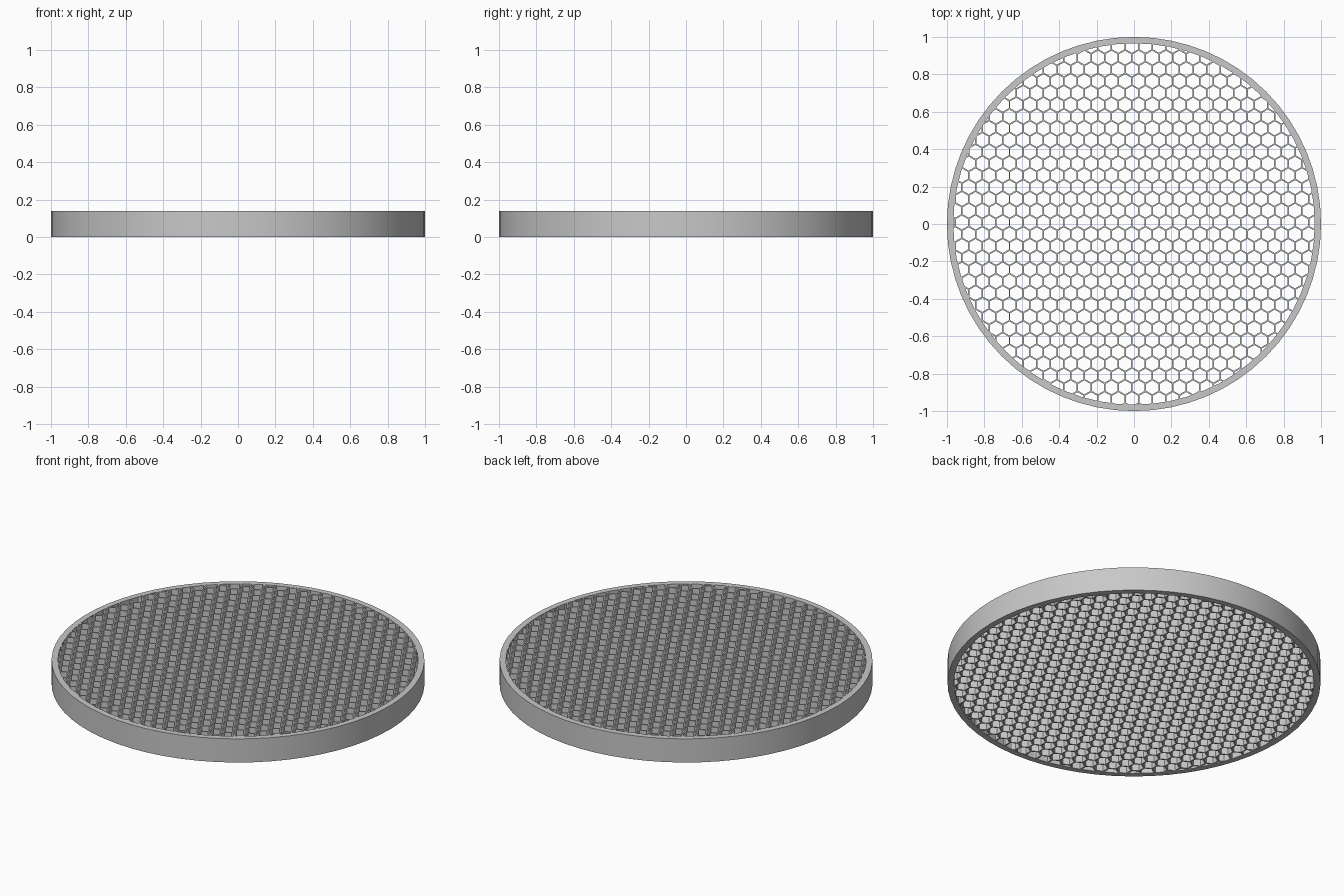
import bpy
import bmesh
import math
from mathutils import Vector

HEIGHT = 0.14
OUTER, INNER = 1.0, 0.966
SEGMENTS = 64
PITCH = 0.0727          # distance between neighbouring cell centres
WALL = 0.008            # thickness of the web between cells
OFFSET = Vector((0.025, 0.008, 0))

if "Cube" in bpy.data.objects:
    bpy.data.objects.remove(bpy.data.objects["Cube"], do_unlink=True)

grey = bpy.data.materials.new("plain grey")
grey.use_nodes = True
grey.diffuse_color = (0.58, 0.58, 0.58, 1)
grey.node_tree.nodes["Principled BSDF"].inputs["Base Color"].default_value = grey.diffuse_color


def polygon(bm, centre, radius, sides, turn, z):
    """Add a loop of vertices on a regular polygon."""
    loop = []
    for i in range(sides):
        a = turn + math.tau * i / sides
        loop.append(bm.verts.new(centre + Vector((radius * math.cos(a), radius * math.sin(a), z))))
    return loop


def bridge(bm, a, b):
    """Join two equal loops with a band of quads."""
    n = len(a)
    for i in range(n):
        j = (i + 1) % n
        bm.faces.new((a[i], a[j], b[j], b[i]))


def finish(bm, name):
    bmesh.ops.recalc_face_normals(bm, faces=bm.faces)
    mesh = bpy.data.meshes.new(name)
    bm.to_mesh(mesh)
    bm.free()
    mesh.materials.append(grey)
    obj = bpy.data.objects.new(name, mesh)
    bpy.context.collection.objects.link(obj)
    return obj


# Outer ring: closed rectangular section
bm = bmesh.new()
origin = Vector()
loops = [polygon(bm, origin, r, SEGMENTS, 0, z)
         for r, z in ((OUTER, 0), (OUTER, HEIGHT), (INNER, HEIGHT), (INNER, 0))]
for k in range(4):
    bridge(bm, loops[k], loops[(k + 1) % 4])
ring = finish(bm, "outer_ring")
bpy.context.view_layer.objects.active = ring
ring.select_set(True)
bpy.ops.object.shade_smooth_by_angle(angle=math.radians(30))

# Honeycomb: each cell is an open hexagonal tube sharing its border with the next
bm = bmesh.new()
cell = PITCH / math.sqrt(3)
hole = (PITCH - WALL) / math.sqrt(3)
row_step = PITCH * math.sqrt(3) / 2
count = int(OUTER / row_step) + 2
for row in range(-count, count + 1):
    for col in range(-count, count + 1):
        centre = OFFSET + Vector(((col + 0.5 * (row % 2)) * PITCH, row * row_step, 0))
        if centre.length > OUTER + cell:
            continue
        low_out, low_in, top_in, top_out = [
            polygon(bm, centre, r, 6, math.pi / 6, z)
            for r, z in ((cell, 0), (hole, 0), (hole, HEIGHT), (cell, HEIGHT))]
        bridge(bm, low_out, low_in)
        bridge(bm, low_in, top_in)
        bridge(bm, top_in, top_out)
bmesh.ops.remove_doubles(bm, verts=bm.verts, dist=0.0005)

# Trim the honeycomb inside the thickness of the ring
trim = INNER + 0.008
for i in range(SEGMENTS):
    a = math.tau * (i + 0.5) / SEGMENTS
    normal = Vector((math.cos(a), math.sin(a), 0))
    bmesh.ops.bisect_plane(bm, geom=bm.verts[:] + bm.edges[:] + bm.faces[:],
                           plane_co=normal * trim, plane_no=normal, clear_outer=True)
# Sink it a hair so the caps do not coincide with the ring
for v in bm.verts:
    v.co.z += 0.001 if v.co.z < HEIGHT / 2 else -0.001
finish(bm, "honeycomb_web")
